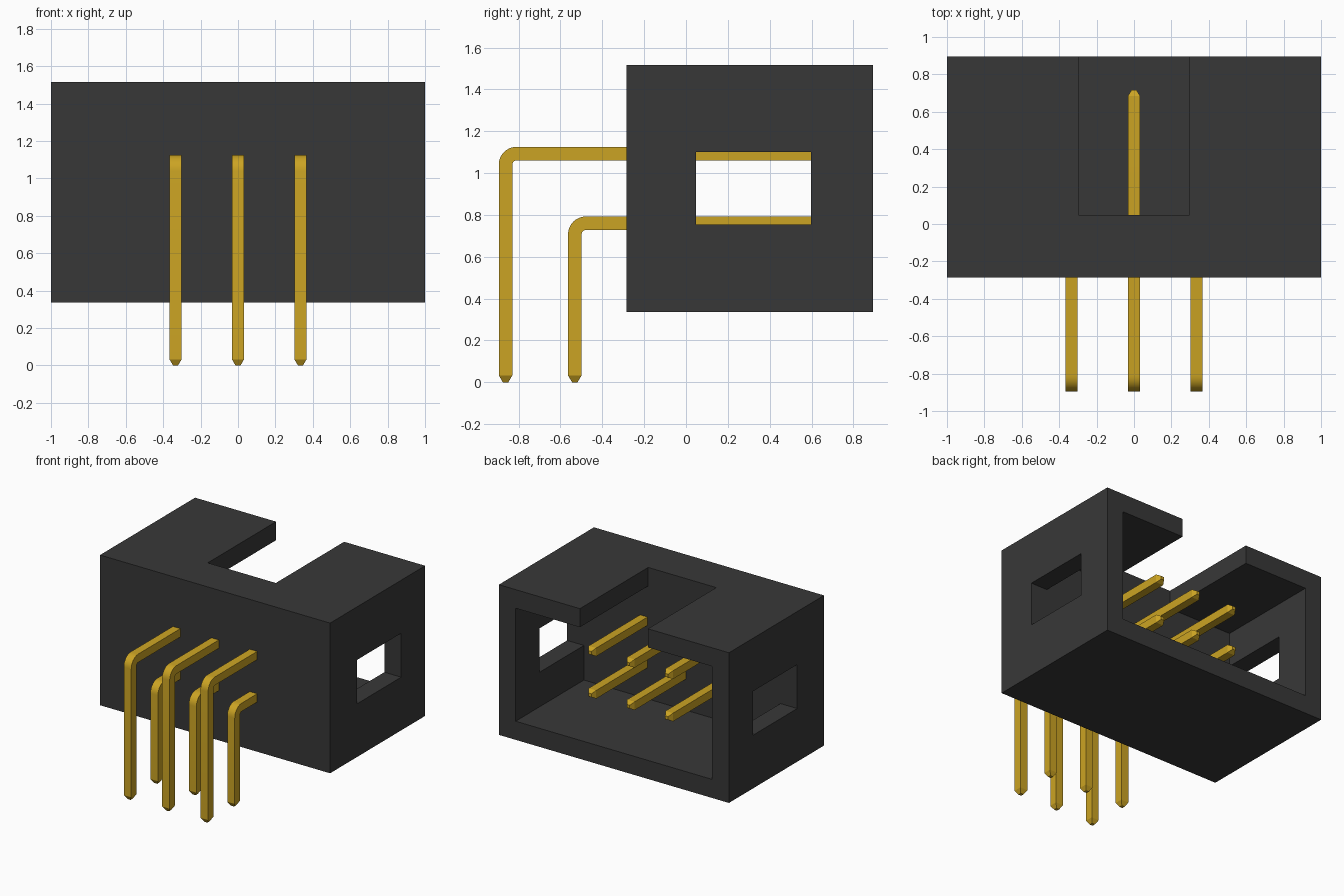
import bpy, bmesh, math
from mathutils import Vector

cube = bpy.data.objects.get("Cube")
if cube:
    bpy.data.objects.remove(cube, do_unlink=True)


def material(name, color):
    m = bpy.data.materials.new(name)
    m.use_nodes = True
    m.diffuse_color = color
    b = m.node_tree.nodes["Principled BSDF"]
    b.inputs["Base Color"].default_value = color
    b.inputs["Roughness"].default_value = 0.5
    return m


black = material("black plastic", (0.039, 0.039, 0.039, 1))
gold = material("gold metal", (0.60, 0.37, 0.017, 1))


def make_object(name, bm, mat):
    bmesh.ops.recalc_face_normals(bm, faces=bm.faces)
    me = bpy.data.meshes.new(name)
    bm.to_mesh(me)
    bm.free()
    me.materials.append(mat)
    ob = bpy.data.objects.new(name, me)
    bpy.context.collection.objects.link(ob)
    return ob


def box(name, lo, hi):
    lo, hi = Vector(lo), Vector(hi)
    bm = bmesh.new()
    bmesh.ops.create_cube(bm, size=1)
    bmesh.ops.scale(bm, vec=hi - lo, verts=bm.verts)
    bmesh.ops.translate(bm, vec=(lo + hi) / 2, verts=bm.verts)
    return make_object(name, bm, black)


def activate(ob):
    bpy.ops.object.select_all(action='DESELECT')
    ob.select_set(True)
    bpy.context.view_layer.objects.active = ob


def cut(target, cutter):
    mod = target.modifiers.new("cut", 'BOOLEAN')
    mod.operation = 'DIFFERENCE'
    mod.solver = 'EXACT'
    mod.object = cutter
    activate(target)
    bpy.ops.object.modifier_apply(modifier=mod.name)
    bpy.data.objects.remove(cutter, do_unlink=True)


# Shroud: block with a rear socket, a keying notch in the top and side windows
Y0, Y1, FLOOR = -0.285, 0.895, 0.047
Z0, Z1, WALL = 0.337, 1.517, 0.146
housing = box("housing", (-1, Y0, Z0), (1, Y1, Z1))
cut(housing, box("socket_cutter", (-1 + WALL, FLOOR, Z0 + WALL),
                 (1 - WALL, Y1 + 0.2, Z1 - WALL)))
cut(housing, box("notch_cutter", (-0.296, FLOOR, 1.2), (0.296, Y1 + 0.2, Z1 + 0.2)))
cut(housing, box("window_cutter", (-1.2, FLOOR, 0.755), (1.2, 0.598, 1.10)))

# Pins: square bar swept along an L with a rounded bend and tapered tips
HALF, TAPER, RADIUS, TIP = 0.0325, 0.033, 0.053, 0.4


def pin(name, x, leg_y, arm_z, end_y=0.717):
    # each station: (y, z, angle of the outward normal, section scale)
    path = [(leg_y, 0, math.pi, TIP), (leg_y, TAPER, math.pi, 1)]
    cy, cz = leg_y + RADIUS, arm_z - RADIUS
    for i in range(9):
        a = math.pi - i / 8 * math.pi / 2
        path.append((cy + RADIUS * math.cos(a), cz + RADIUS * math.sin(a), a, 1))
    path += [(end_y - TAPER, arm_z, math.pi / 2, 1), (end_y, arm_z, math.pi / 2, TIP)]
    bm = bmesh.new()
    rings = []
    for y, z, a, s in path:
        n = Vector((0, math.cos(a), math.sin(a)))
        side = Vector((1, 0, 0))
        rings.append([bm.verts.new(Vector((x, y, z)) + (side * u + n * v) * HALF * s)
                      for u, v in ((-1, -1), (1, -1), (1, 1), (-1, 1))])
    for r, q in zip(rings, rings[1:]):
        for i in range(4):
            j = (i + 1) % 4
            bm.faces.new((r[i], r[j], q[j], q[i]))
    bm.faces.new(rings[0])
    bm.faces.new(rings[-1])
    ob = make_object(name, bm, gold)
    activate(ob)
    bpy.ops.object.shade_smooth_by_angle(angle=math.radians(30))


for i, place in enumerate(("right", "middle", "left")):
    x = (i - 1) * 0.334
    pin("upper_pin_" + place, x, -0.8625, 1.093)
    pin("lower_pin_" + place, x, -0.5315, 0.760)
